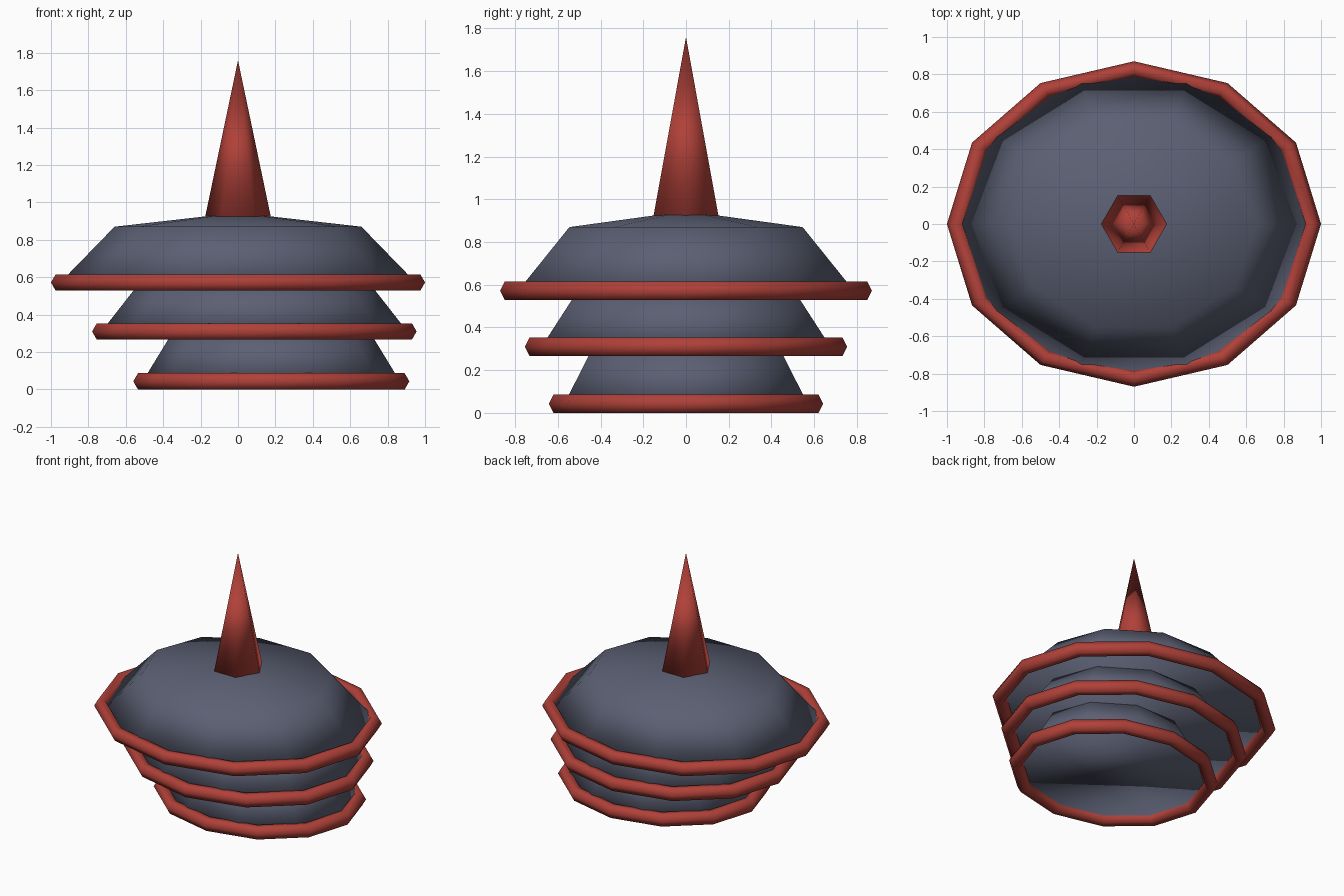
import bpy, bmesh, math

if "Cube" in bpy.data.objects:
    bpy.data.objects.remove(bpy.data.objects["Cube"])

DEPTH = 0.87  # tiers are oval: y is squashed by this


def material(name, rgb):
    m = bpy.data.materials.new(name)
    m.diffuse_color = (*rgb, 1)
    m.use_nodes = True
    m.node_tree.nodes["Principled BSDF"].inputs["Base Color"].default_value = m.diffuse_color
    return m


slate = material("slate_blue", (0.105, 0.115, 0.17))
red = material("brick_red", (0.43, 0.052, 0.04))


def finish(bm, name, mat, loc):
    bmesh.ops.recalc_face_normals(bm, faces=bm.faces)
    for f in bm.faces:
        f.smooth = True
    me = bpy.data.meshes.new(name)
    bm.to_mesh(me)
    bm.free()
    me.materials.append(mat)
    ob = bpy.data.objects.new(name, me)
    ob.location = loc
    bpy.context.collection.objects.link(ob)
    return ob


def stack(name, profile, sides, mat, x=0, depth=1):
    """Closed solid from (radius, z) levels; zero radius makes a point."""
    bm = bmesh.new()
    rings = []
    for r, z in profile:
        n = sides if r > 0 else 1
        rings.append([bm.verts.new((r * math.cos(math.tau * i / sides),
                                    r * depth * math.sin(math.tau * i / sides), z))
                      for i in range(n)])
    for a, b in zip(rings, rings[1:]):
        for i in range(sides):
            j = (i + 1) % sides
            bm.faces.new([a[i], a[j], b[0]] if len(b) == 1 else [a[i], a[j], b[j], b[i]])
    bm.faces.new(rings[0][::-1])
    if len(rings[-1]) > 1:
        bm.faces.new(rings[-1])
    return finish(bm, name, mat, (x, 0, 0))


def hoop(name, radius, x, z, tube=0.05, sides=12, tube_sides=6):
    bm = bmesh.new()
    grid = []
    for i in range(sides):
        a = math.tau * i / sides
        row = []
        for k in range(tube_sides):
            t = math.tau * k / tube_sides
            r = radius + tube * math.cos(t)
            row.append(bm.verts.new((r * math.cos(a), r * DEPTH * math.sin(a),
                                     tube * math.sin(t))))
        grid.append(row)
    for i in range(sides):
        a, b = grid[i], grid[(i + 1) % sides]
        for k in range(tube_sides):
            m = (k + 1) % tube_sides
            bm.faces.new([a[k], b[k], b[m], a[m]])
    return finish(bm, name, red, (x, 0, z))


# Tiers: name, centre x, hoop radius, hoop height, upper profile levels
tiers = [
    ("lower", 0.178, 0.688, 0.0433, [(0.525, 0.31)]),
    ("middle", 0.0875, 0.8175, 0.31, [(0.61, 0.575)]),
    ("upper", 0.0, 0.95, 0.572, [(0.66, 0.87), (0.0, 0.945)]),
]
for name, x, radius, z, top in tiers:
    stack(name + "_tier", [(radius, z)] + top, 10, slate, x, DEPTH)
    hoop(name + "_hoop", radius, x, z)

# Spire on top
stack("spire", [(0.175, 0.925), (0.0, 1.76)], 6, red)
